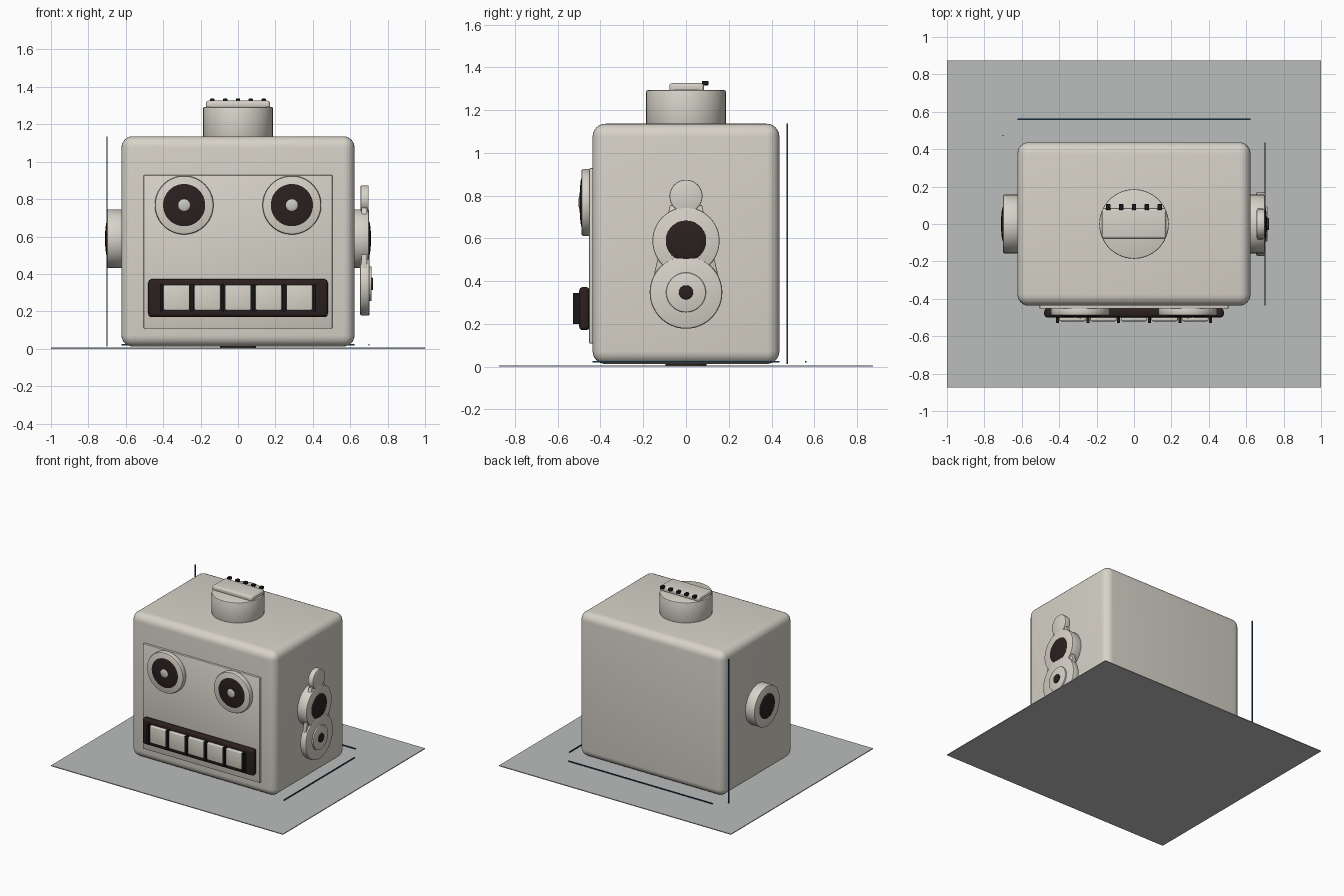
import bpy, bmesh, math
from mathutils import Matrix

if "Cube" in bpy.data.objects:
    bpy.data.objects.remove(bpy.data.objects["Cube"])


def mat(name, rgb):
    m = bpy.data.materials.new(name)
    m.diffuse_color = (*rgb, 1)
    m.use_nodes = True
    m.node_tree.nodes["Principled BSDF"].inputs["Base Color"].default_value = m.diffuse_color
    return m


CREAM = mat("warm_cream", (0.68, 0.65, 0.58))
DARK = mat("dark_brown", (0.024, 0.014, 0.014))
BLACK = mat("black", (0.01, 0.009, 0.01))
GREY = mat("mid_grey", (0.49, 0.51, 0.50))
SILVER = mat("silver", (0.58, 0.58, 0.56))
BLUE = mat("line_blue", (0.015, 0.07, 0.15))

TURN = {"x": Matrix.Rotation(math.pi / 2, 4, "Y"),
        "y": Matrix.Rotation(math.pi / 2, 4, "X"),
        "z": Matrix.Identity(4)}


def finish(name, bm, m, bevel=0, segs=3):
    me = bpy.data.meshes.new(name)
    bmesh.ops.recalc_face_normals(bm, faces=bm.faces)
    bm.to_mesh(me)
    bm.free()
    me.materials.append(m)
    o = bpy.data.objects.new(name, me)
    bpy.context.collection.objects.link(o)
    bpy.context.view_layer.objects.active = o
    o.select_set(True)
    if bevel:
        b = o.modifiers.new("bevel", "BEVEL")
        b.width, b.segments, b.limit_method = bevel, segs, "ANGLE"
        b.angle_limit = math.radians(40)
        bpy.ops.object.modifier_apply(modifier="bevel")
    bpy.ops.object.shade_smooth_by_angle(angle=math.radians(35))
    o.select_set(False)
    return o


def box(name, lo, hi, m, bevel=0, segs=3):
    bm = bmesh.new()
    bmesh.ops.create_cube(bm, size=1)
    for v in bm.verts:
        v.co = [(a + b) / 2 + c * (b - a) for a, b, c in zip(lo, hi, v.co)]
    return finish(name, bm, m, bevel, segs)


def disc(name, axis, centre, r, depth, m, bevel=0.006):
    bm = bmesh.new()
    bmesh.ops.create_cone(bm, cap_ends=True, segments=64, radius1=r, radius2=r, depth=depth,
                          matrix=Matrix.Translation(centre) @ TURN[axis])
    return finish(name, bm, m, bevel, 2)


def dome(name, axis, centre, r, bulge, m):
    bm = bmesh.new()
    squash = Matrix.Diagonal((r, r, bulge, 1))
    bmesh.ops.create_uvsphere(bm, u_segments=48, v_segments=24, radius=1,
                              matrix=Matrix.Translation(centre) @ TURN[axis] @ squash)
    return finish(name, bm, m)


# base sheet, foot and measuring lines
box("base_sheet", (-1, -0.875, 0), (1, 0.875, 0.006), GREY)
disc("foot_disc", "z", (0, 0, 0.01), 0.095, 0.01, DARK, 0)
t = 0.0035
box("width_line", (-0.623, 0.56 - t, 0.018), (0.623, 0.56 + t, 0.025), BLUE)
box("depth_line", (0.70 - t, -0.437, 0.018), (0.70 + t, 0.437, 0.025), BLUE)
box("height_line", (-0.70 - t, 0.473 - t, 0.013), (-0.70 + t, 0.473 + t, 1.136), BLUE)

# head block and face panel
box("head", (-0.623, -0.437, 0.012), (0.623, 0.437, 1.136), CREAM, 0.06, 6)
box("face_panel", (-0.505, -0.453, 0.108), (0.505, -0.42, 0.928), CREAM, 0.005, 2)

# eyes
for side, x in (("left", -0.288), ("right", 0.288)):
    disc(side + "_eye_ring", "y", (x, -0.467, 0.768), 0.157, 0.046, CREAM, 0.01)
    dome(side + "_eye_lens", "y", (x, -0.486, 0.768), 0.12, 0.012, DARK)
    dome(side + "_eye_pupil", "y", (x, -0.494, 0.768), 0.034, 0.01, SILVER)

# mouth: dark surround, five teeth and six bars
box("mouth_surround", (-0.48, -0.5, 0.17), (0.48, -0.45, 0.372), DARK, 0.018, 4)
for i in range(5):
    x = (i - 2) * 0.164
    box(f"tooth_{i + 1}", (x - 0.07, -0.52, 0.205), (x + 0.07, -0.49, 0.341), CREAM, 0.008)
for i in range(6):
    x = (i - 2.5) * 0.164
    box(f"mouth_bar_{i + 1}", (x - 0.008, -0.528, 0.2), (x + 0.008, -0.495, 0.345), BLACK)

# ears
for side, s in (("left", -1), ("right", 1)):
    disc(side + "_ear", "x", (s * 0.655, 0, 0.588), 0.157, 0.09, CREAM)
    dome(side + "_ear_lens", "x", (s * 0.698, 0, 0.588), 0.096, 0.013, DARK)

# dial assembly on the right side: backing plate, upper knob, lower dial
bm = bmesh.new()
outline = [(-0.15, 0.43), (0.15, 0.43), (0.075, 0.755), (-0.075, 0.755)]
f = bm.faces.new([bm.verts.new((0.66, y, z)) for y, z in outline])
ext = bmesh.ops.extrude_face_region(bm, geom=[f])
for v in ext["geom"]:
    if isinstance(v, bmesh.types.BMVert):
        v.co.x += 0.03
finish("dial_link", bm, CREAM, 0.004, 2)
disc("upper_knob", "x", (0.677, 0, 0.797), 0.077, 0.044, CREAM)
disc("lower_dial", "x", (0.678, 0, 0.347), 0.17, 0.052, CREAM, 0.01)
disc("dial_ring", "x", (0.704, 0, 0.347), 0.093, 0.022, CREAM)
disc("dial_button", "x", (0.714, 0, 0.347), 0.033, 0.018, DARK, 0.004)

# top drum, plate and row of studs
disc("top_drum", "z", (0, 0, 1.207), 0.186, 0.172, CREAM, 0.007)
box("top_plate", (-0.172, -0.078, 1.285), (0.172, 0.084, 1.326), CREAM, 0.014, 4)
for i in range(5):
    x = (i - 2) * 0.069
    box(f"top_stud_{i + 1}", (x - 0.012, 0.075, 1.316), (x + 0.012, 0.106, 1.337), BLACK, 0.003, 2)
